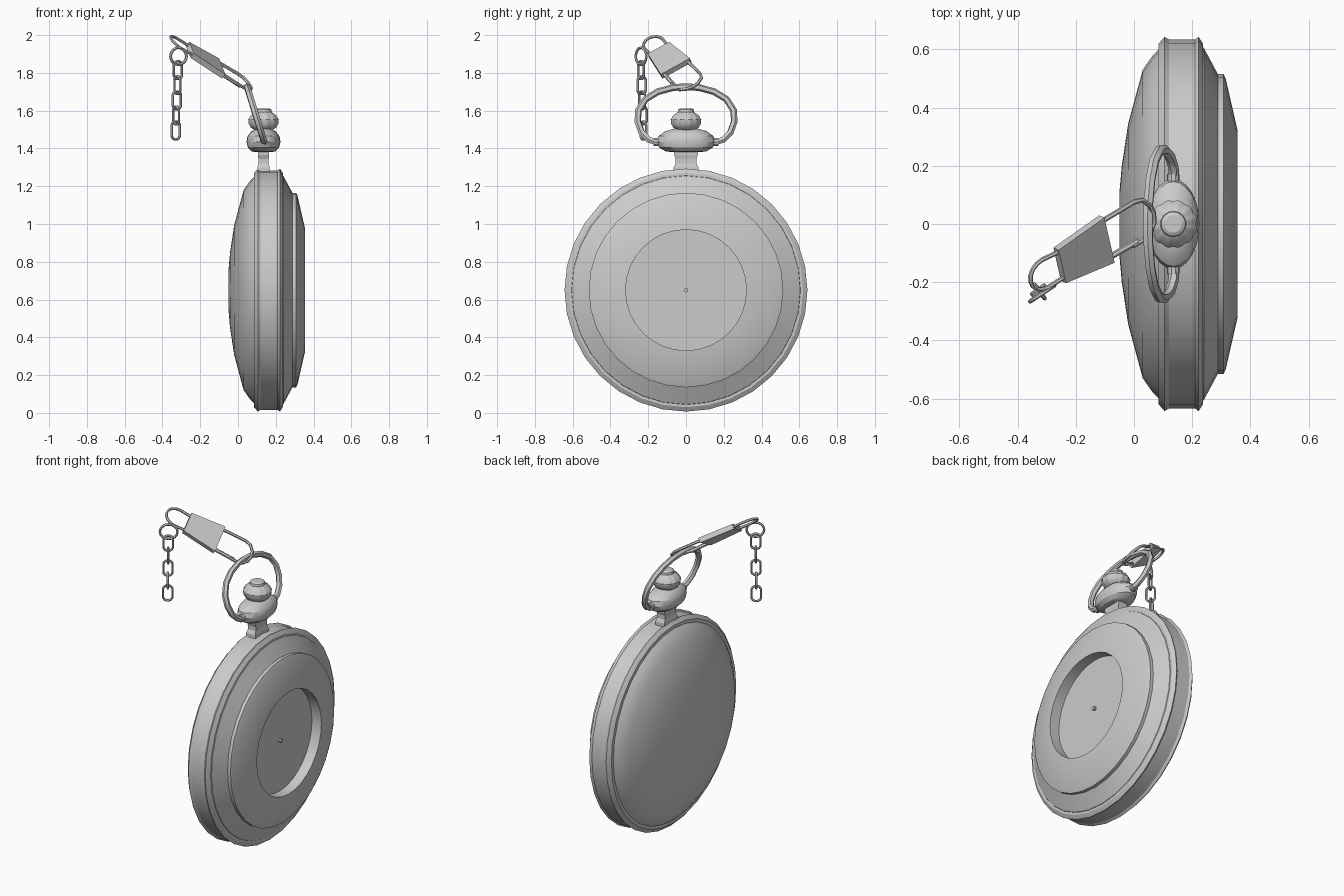
import bpy, bmesh, math
from mathutils import Vector, Matrix

if "Cube" in bpy.data.objects:
    bpy.data.objects.remove(bpy.data.objects["Cube"])

CZ = 0.65       # height of the watch centre
SX = 0.135      # x of the stem and crown axis


def finish(name, bm, smooth=True, angle=30):
    bmesh.ops.remove_doubles(bm, verts=bm.verts, dist=1e-5)
    bmesh.ops.recalc_face_normals(bm, faces=bm.faces)
    me = bpy.data.meshes.new(name)
    bm.to_mesh(me)
    bm.free()
    ob = bpy.data.objects.new(name, me)
    bpy.context.collection.objects.link(ob)
    if smooth:
        bpy.ops.object.select_all(action='DESELECT')
        bpy.context.view_layer.objects.active = ob
        ob.select_set(True)
        bpy.ops.object.shade_smooth_by_angle(angle=math.radians(angle))
    return ob


def lathe(name, profile, place, seg=32, radius=lambda a: 1.0, phase=0.0, smooth=True):
    """Revolve (height, radius) points; place(h, u, v) maps them into the world."""
    bm = bmesh.new()
    rings = []
    for h, r in profile:
        ring = []
        for i in range(seg):
            a = 2 * math.pi * i / seg + phase
            k = r * radius(a)
            ring.append(bm.verts.new(place(h, k * math.cos(a), k * math.sin(a))))
        rings.append(ring)
    for lo, hi in zip(rings, rings[1:]):
        for i in range(seg):
            j = (i + 1) % seg
            bm.faces.new((lo[i], lo[j], hi[j], hi[i]))
    bm.faces.new(rings[0])
    bm.faces.new(rings[-1])
    return finish(name, bm, smooth)


def tube(name, points, r, closed=False, res=1):
    """Round wire along a path."""
    cu = bpy.data.curves.new(name, 'CURVE')
    cu.dimensions = '3D'
    cu.bevel_depth = r
    cu.bevel_resolution = res
    cu.use_fill_caps = True
    sp = cu.splines.new('POLY')
    sp.points.add(len(points) - 1)
    for p, co in zip(sp.points, points):
        p.co = (*co, 1)
    sp.use_cyclic_u = closed
    ob = bpy.data.objects.new(name, cu)
    bpy.context.collection.objects.link(ob)
    bpy.ops.object.select_all(action='DESELECT')
    bpy.context.view_layer.objects.active = ob
    ob.select_set(True)
    bpy.ops.object.convert(target='MESH')
    bpy.ops.object.shade_smooth_by_angle(angle=math.radians(50))
    return ob


def facing_x(h, u, v):
    return (h, u, CZ + v)


# watch body: domed back, ridged rim, stepped bezel and recessed face
lathe("back_cover", [(-0.05, 0.11), (-0.042, 0.2), (-0.02, 0.345), (0.03, 0.53),
                     (0.065, 0.58), (0.09, 0.605), (0.12, 0.605)], facing_x)
lathe("case_rim", [(0.085, 0.60), (0.085, 0.62), (0.105, 0.643), (0.12, 0.634),
                   (0.21, 0.634), (0.222, 0.643), (0.237, 0.62), (0.237, 0.60)], facing_x)
lathe("bezel", [(0.22, 0.615), (0.24, 0.605), (0.288, 0.515), (0.308, 0.515),
                (0.315, 0.50), (0.355, 0.325), (0.355, 0.32), (0.29, 0.32)], facing_x)
lathe("centre_pin", [(0.285, 0.012), (0.305, 0.012)], facing_x, seg=8)

# stem: rectangular, pinched in the middle
lathe("stem", [(1.26, 1.08), (1.30, 1.05), (1.32, 0.88), (1.345, 0.88), (1.365, 1.0), (1.39, 1.0)],
      lambda h, u, v: (SX + u * 0.043, v * 0.088, h), seg=4, phase=math.pi / 4, smooth=False)

# oval collar under the crown
lathe("collar", [(1.38, 0.45), (1.385, 0.7), (1.405, 0.92), (1.435, 1.0),
                 (1.465, 0.94), (1.49, 0.72), (1.505, 0.4)],
      lambda h, u, v: (SX + u * 0.09, v * 0.155, h), seg=24)

# fluted crown and its button
def upright(h, u, v):
    return (SX + u, v, h)

lathe("crown", [(1.495, 0.045), (1.51, 0.068), (1.53, 0.081), (1.552, 0.083),
                (1.575, 0.07), (1.592, 0.045)], upright, seg=48,
      radius=lambda a: 0.94 + 0.06 * abs(math.sin(6 * a)) * 1.0)
lathe("crown_button", [(1.585, 0.045), (1.605, 0.042), (1.612, 0.03), (1.612, 0.01)], upright, seg=16)

# tilted bow
half = [(0.15, 1.432), (0.195, 1.445), (0.235, 1.485), (0.255, 1.54), (0.253, 1.60),
        (0.215, 1.66), (0.15, 1.70), (0.07, 1.722)]
path = half + [(0.0, 1.727)] + [(-y, z) for y, z in reversed(half)]
tube("bow", [(0.14 - (z - 1.43) * 0.31, y, z) for y, z in path], 0.018)
for side in (1, -1):
    lathe("bow_pivot", [(0.13, 0.022), (0.172, 0.022)],
          lambda h, u, v: (SX + u, side * h, 1.435 + v), seg=10)

# clasp frame: u runs along the clasp, w across, n out of its flat side
P0 = Vector((-0.174, -0.097, 1.873))
U = Vector((0.165, 0.092, -0.10)).normalized()
W = Vector((0.032, -0.133, -0.075))
W = (W - W.dot(U) * U).normalized()
N = U.cross(W)

def clasp(s, t, d=0.0):
    return P0 + U * s + W * t + N * d

# clasp body: tapered slab
bm = bmesh.new()
layers = [[bm.verts.new(clasp(s, t, d)) for s, t in
           ((-0.105, -0.066), (0.105, -0.09), (0.105, 0.09), (-0.105, 0.066))]
          for d in (-0.015, 0.015)]
bm.faces.new(layers[0])
bm.faces.new(layers[1])
for i in range(4):
    j = (i + 1) % 4
    bm.faces.new((layers[0][i], layers[0][j], layers[1][j], layers[1][i]))
finish("clasp_body", bm, smooth=False)

# clasp wires: hook through the bow, gate, and eye for the chain
hook = [(0.09, -0.073), (0.245, -0.078), (0.28, -0.068), (0.305, -0.035), (0.313, 0.0),
        (0.305, 0.035), (0.28, 0.066), (0.25, 0.075), (0.20, 0.075)]
tube("clasp_hook", [clasp(*p) for p in hook], 0.009)
tube("clasp_gate", [clasp(0.09, 0.07), clasp(0.225, 0.07, 0.004)], 0.011)
eye = [(-0.095, -0.05)]
for i in range(9):
    a = math.pi * i / 8
    eye.append((-0.17 - 0.065 * math.sin(a), -0.055 * math.cos(a)))
eye.append((-0.095, 0.05))
tube("clasp_eye", [clasp(*p) for p in eye], 0.008)

# chain: a joining ring, then hanging oval links turned alternately
ring = [Vector((-0.315 + 0.042 * math.cos(a), -0.238 + 0.028 * math.cos(a),
                1.888 + 0.045 * math.sin(a)))
        for a in (2 * math.pi * i / 16 for i in range(16))]
tube("joining_ring", ring, 0.0075, closed=True)
for k in range(5):
    turn = Matrix.Rotation(math.radians(35 + 90 * (k % 2)), 3, 'Z')
    c = Vector((-0.318 - 0.003 * k, -0.238 + 0.003 * k, 1.815 - 0.08 * k))
    link = []
    for i in range(12):
        a = 2 * math.pi * (i + 0.5) / 12
        link.append(c + turn @ Vector((0.027 * math.cos(a), 0,
                                       0.025 * math.sin(a) + math.copysign(0.023, math.sin(a)))))
    tube("chain_link", link, 0.007, closed=True)
